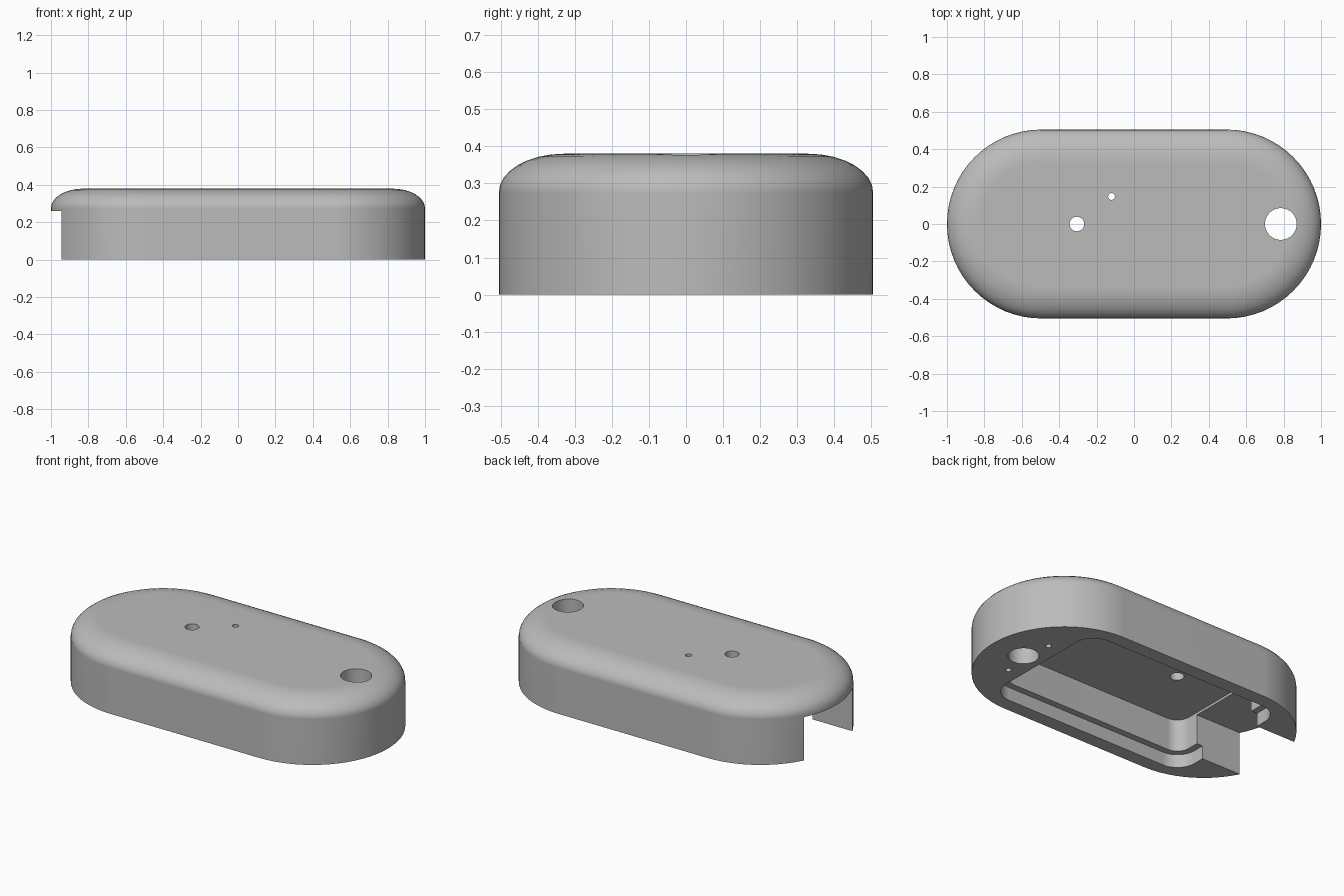
import bpy
import bmesh
from math import sin, cos, pi

cube = bpy.data.objects.get("Cube")
if cube:
    bpy.data.objects.remove(cube, do_unlink=True)

grey = bpy.data.materials.new("plain grey")
grey.use_nodes = True
colour = (0.5, 0.5, 0.5, 1)
grey.diffuse_color = colour
grey.node_tree.nodes["Principled BSDF"].inputs["Base Color"].default_value = colour


def rounded_outline(x0, x1, half_y, radius, steps):
    """Outline of a rectangle with rounded corners, counter-clockwise."""
    centres = [(x1 - radius, half_y - radius), (x0 + radius, half_y - radius),
               (x0 + radius, radius - half_y), (x1 - radius, radius - half_y)]
    points = []
    for quarter, (cx, cy) in enumerate(centres):
        for i in range(steps + 1):
            a = (quarter + i / steps) * pi / 2
            p = (cx + radius * cos(a), cy + radius * sin(a))
            if not points or abs(p[0] - points[-1][0]) + abs(p[1] - points[-1][1]) > 1e-5:
                points.append(p)
    if abs(points[0][0] - points[-1][0]) + abs(points[0][1] - points[-1][1]) < 1e-5:
        points.pop()
    return points


def loft(name, layers):
    """Solid through a stack of (outline, z) layers."""
    bm = bmesh.new()
    rings = [[bm.verts.new((x, y, z)) for x, y in outline] for outline, z in layers]
    n = len(rings[0])
    bm.faces.new(rings[0][::-1])
    bm.faces.new(rings[-1])
    for low, high in zip(rings, rings[1:]):
        for i in range(n):
            j = (i + 1) % n
            bm.faces.new((low[i], low[j], high[j], high[i]))
    mesh = bpy.data.meshes.new(name)
    bm.to_mesh(mesh)
    bm.free()
    mesh.materials.append(grey)
    obj = bpy.data.objects.new(name, mesh)
    bpy.context.collection.objects.link(obj)
    return obj


def prism(name, outline, z0, z1):
    return loft(name, [(outline, z0), (outline, z1)])


def disc(x, y, radius):
    return rounded_outline(x - radius, x + radius, radius, radius, 10) if y == 0 else [
        (px + x, py + y) for px, py in rounded_outline(-radius, radius, radius, radius, 10)]


def cut(body, cutter):
    mod = body.modifiers.new("cut", "BOOLEAN")
    mod.operation = "DIFFERENCE"
    mod.solver = "EXACT"
    mod.object = cutter
    bpy.ops.object.modifier_apply(modifier=mod.name)
    bpy.data.objects.remove(cutter, do_unlink=True)


# Pill-shaped shell with a soft elliptical shoulder
HALF_Y, SHOULDER, TOP, INSET = 0.505, 0.275, 0.38, 0.175


def pill(inset):
    return rounded_outline(inset - 1, 1 - inset, HALF_Y - inset, HALF_Y - inset, 16)


layers = [(pill(0), 0)]
for k in range(9):
    a = k / 8 * pi / 2
    layers.append((pill(INSET * (1 - cos(a))), SHOULDER + (TOP - SHOULDER) * sin(a)))
case = loft("case", layers)
bpy.context.view_layer.objects.active = case
case.select_set(True)

# Underside: shallow lid recess, deep cavity and the open end slot
cut(case, prism("lid_recess", rounded_outline(-0.68, 0.66, 0.42, 0.12, 8), -0.1, 0.08))
cut(case, prism("cavity", rounded_outline(-0.64, 0.62, 0.38, 0.08, 8), -0.1, 0.275))
slot = [(-1.2, -0.23), (-0.5, -0.23), (-0.5, 0.23), (-1.2, 0.23)]
cut(case, prism("end_slot", slot, -0.1, 0.26))

# Through holes: ring hole, button hole, indicator hole
for x, y, r in ((0.785, 0, 0.085), (-0.305, 0, 0.039), (-0.12, 0.147, 0.018)):
    cut(case, prism("through_hole", disc(x, y, r), -0.1, 0.5))

# Blind screw holes beside the ring hole
for side in (-1, 1):
    cut(case, prism("screw_hole", disc(0.75, side * 0.17, 0.016), -0.1, 0.15))

bpy.ops.object.shade_smooth_by_angle(angle=pi / 6)
normals = case.modifiers.new("even_shading", "WEIGHTED_NORMAL")
normals.keep_sharp = True
